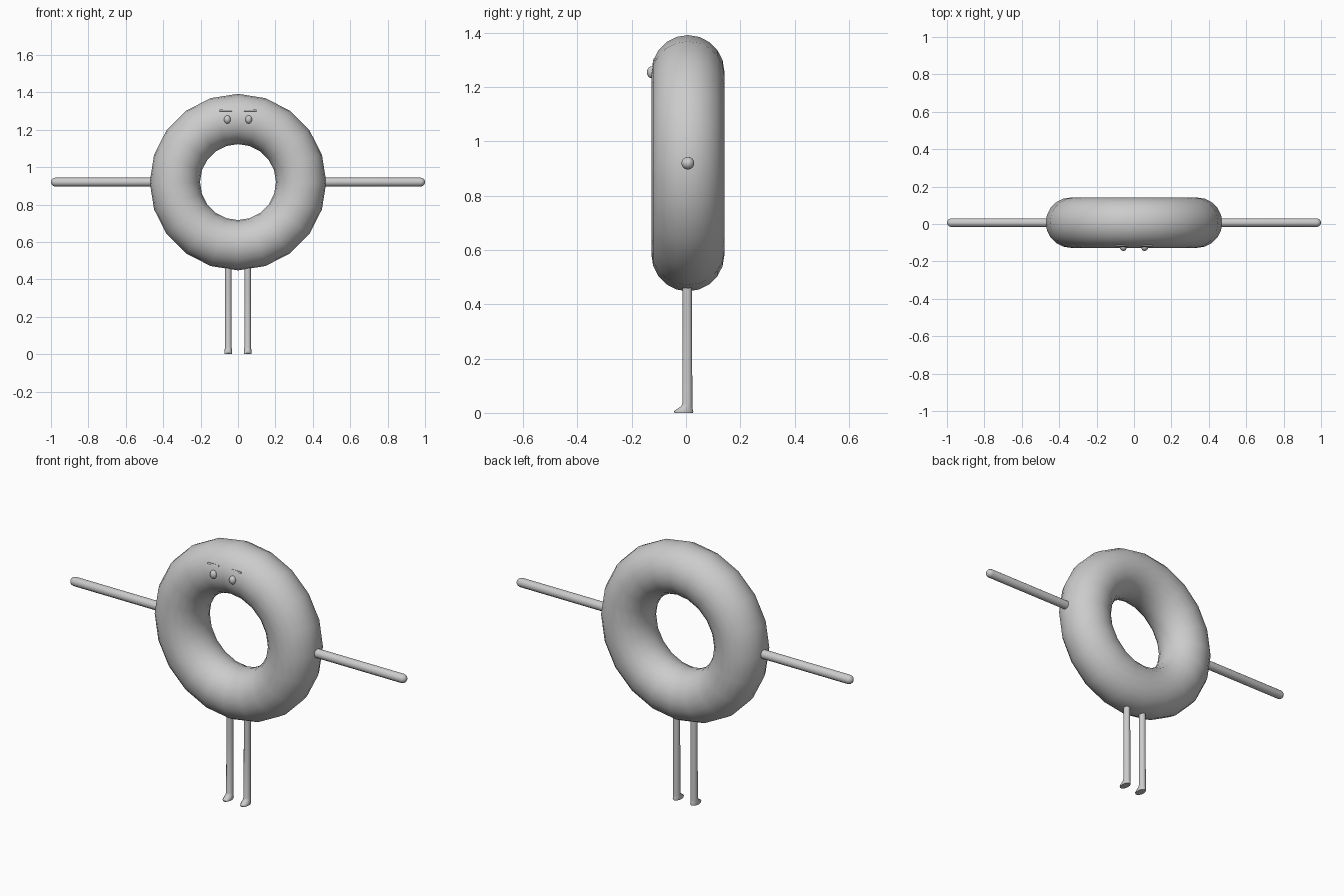
import bpy, bmesh, math

if "Cube" in bpy.data.objects:
    bpy.data.objects.remove(bpy.data.objects["Cube"])

CZ, CY = 0.92, 0.007       # ring centre
MAJOR, MINOR = 0.3375, 0.1345


def smooth(obj, angle=50):
    bpy.ops.object.select_all(action='DESELECT')
    obj.select_set(True)
    bpy.context.view_layer.objects.active = obj
    bpy.ops.object.shade_smooth_by_angle(angle=math.radians(angle))


def loft(name, rings, location, axis_x=False, sides=14):
    """Skin ellipses (distance along axis, centre y, cross radius, y radius)."""
    bm = bmesh.new()
    loops = []
    for d, y, ra, rb in rings:
        loop = []
        for i in range(sides):
            a = 2 * math.pi * i / sides
            c, s = ra * math.cos(a), y + rb * math.sin(a)
            loop.append(bm.verts.new((d, s, c) if axis_x else (c, s, d)))
        loops.append(loop)
    for lo, hi in zip(loops, loops[1:]):
        for i in range(sides):
            j = (i + 1) % sides
            bm.faces.new((lo[i], lo[j], hi[j], hi[i]))
    bm.faces.new(loops[0])
    bm.faces.new(loops[-1])
    bmesh.ops.recalc_face_normals(bm, faces=bm.faces)
    mesh = bpy.data.meshes.new(name)
    bm.to_mesh(mesh)
    bm.free()
    obj = bpy.data.objects.new(name, mesh)
    bpy.context.collection.objects.link(obj)
    obj.location = location
    smooth(obj)
    return obj


# Ring body
bpy.ops.mesh.primitive_torus_add(
    major_segments=20, minor_segments=20, major_radius=MAJOR, minor_radius=MINOR,
    location=(0, CY, CZ), rotation=(math.pi / 2, 0, 0))
body = bpy.context.object
body.name = "ring_body"
smooth(body, 60)

# Arm: rod with a rounded tip
R = 0.0235
arm_rings = [(0.44, CY, R, R), (1 - R, CY, R, R)]
for t in (25, 50, 70, 85):
    a = math.radians(t)
    arm_rings.append((1 - R + R * math.sin(a), CY, R * math.cos(a), R * math.cos(a)))

# Leg flaring into a forward-pointing foot
leg_rings = [
    (0.003, -0.009, 0.020, 0.035),
    (0.009, -0.009, 0.021, 0.037),
    (0.018, -0.004, 0.020, 0.029),
    (0.028, 0.003, 0.019, 0.021),
    (0.038, 0.005, 0.018, 0.019),
    (0.340, 0.005, 0.0175, 0.0175),
    (0.480, 0.005, 0.0175, 0.0175),
]

for side, s in (("left", 1), ("right", -1)):
    loft(side + "_arm", [(s * d, y, a, b) for d, y, a, b in arm_rings],
         (0, 0, CZ), axis_x=True)
    loft(side + "_leg", leg_rings, (s * 0.052, 0, -0.003))

    # Eye
    bpy.ops.mesh.primitive_uv_sphere_add(segments=16, ring_count=10, radius=1,
                                         location=(s * 0.057, -0.126, 1.255))
    eye = bpy.context.object
    eye.name = side + "_eye"
    eye.scale = (0.018, 0.018, 0.022)
    smooth(eye)

    # Eyebrow: thin strip lying on the ring surface
    bpy.ops.mesh.primitive_cube_add(size=1, location=(s * 0.066, -0.117, 1.302),
                                    rotation=(math.radians(-22), 0, 0))
    brow = bpy.context.object
    brow.name = side + "_eyebrow"
    brow.scale = (0.068, 0.006, 0.009)
